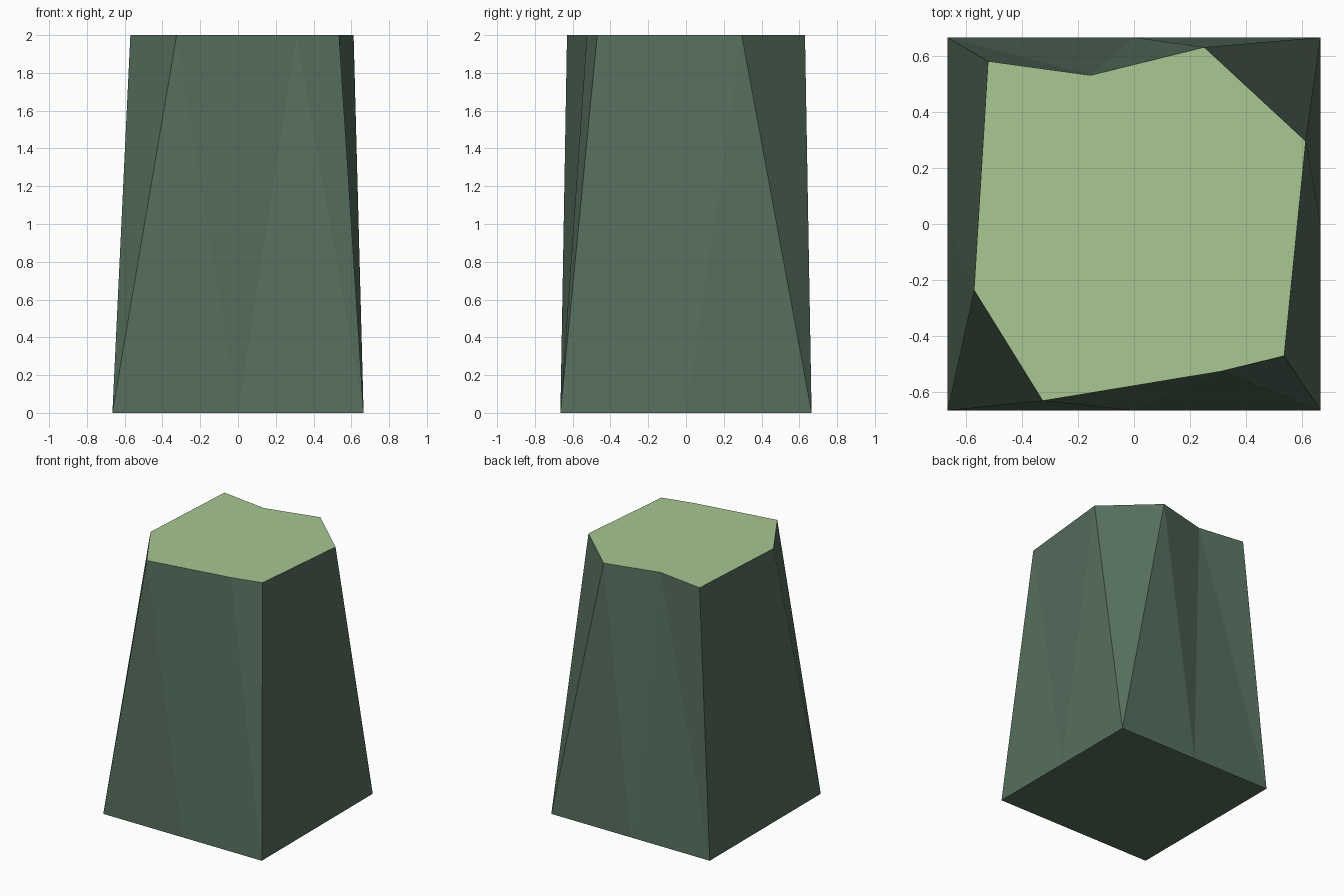
import bpy
import bmesh

cube = bpy.data.objects.get("Cube")
if cube:
    bpy.data.objects.remove(cube, do_unlink=True)


def make_material(name, rgb):
    mat = bpy.data.materials.new(name)
    mat.use_nodes = True
    color = (*rgb, 1.0)
    mat.diffuse_color = color
    mat.node_tree.nodes["Principled BSDF"].inputs["Base Color"].default_value = color
    return mat


HALF = 0.665
HEIGHT = 2.0

# Square foot: corners and edge midpoints, counterclockwise from front left
base_outline = [(HALF * x, HALF * y) for x, y in
                [(1, -1), (1, 0), (1, 1), (0, 1), (-1, 1), (-1, 0), (-1, -1), (0, -1)]]

# Irregular twisted rim, one point for each foot point
rim_outline = [(0.535, -0.47), (0.612, 0.295), (0.25, 0.63), (-0.155, 0.53),
               (-0.52, 0.58), (-0.57, -0.235), (-0.325, -0.63), (0.31, -0.525)]

bm = bmesh.new()
base = [bm.verts.new((x, y, 0)) for x, y in base_outline]
rim = [bm.verts.new((x, y, HEIGHT)) for x, y in rim_outline]

# Faceted sides, two triangles per segment
count = len(base)
for i in range(count):
    j = (i + 1) % count
    bm.faces.new((base[i], base[j], rim[i]))
    bm.faces.new((base[j], rim[j], rim[i]))

# Underside and flat top
bm.faces.new(base[::-1])
top = bm.faces.new(rim)
top.material_index = 1

mesh = bpy.data.meshes.new("rock_pillar")
bm.to_mesh(mesh)
bm.free()
mesh.materials.append(make_material("dark green stone", (0.093, 0.159, 0.110)))
mesh.materials.append(make_material("light green top", (0.392, 0.571, 0.288)))

pillar = bpy.data.objects.new("rock_pillar", mesh)
bpy.context.collection.objects.link(pillar)
